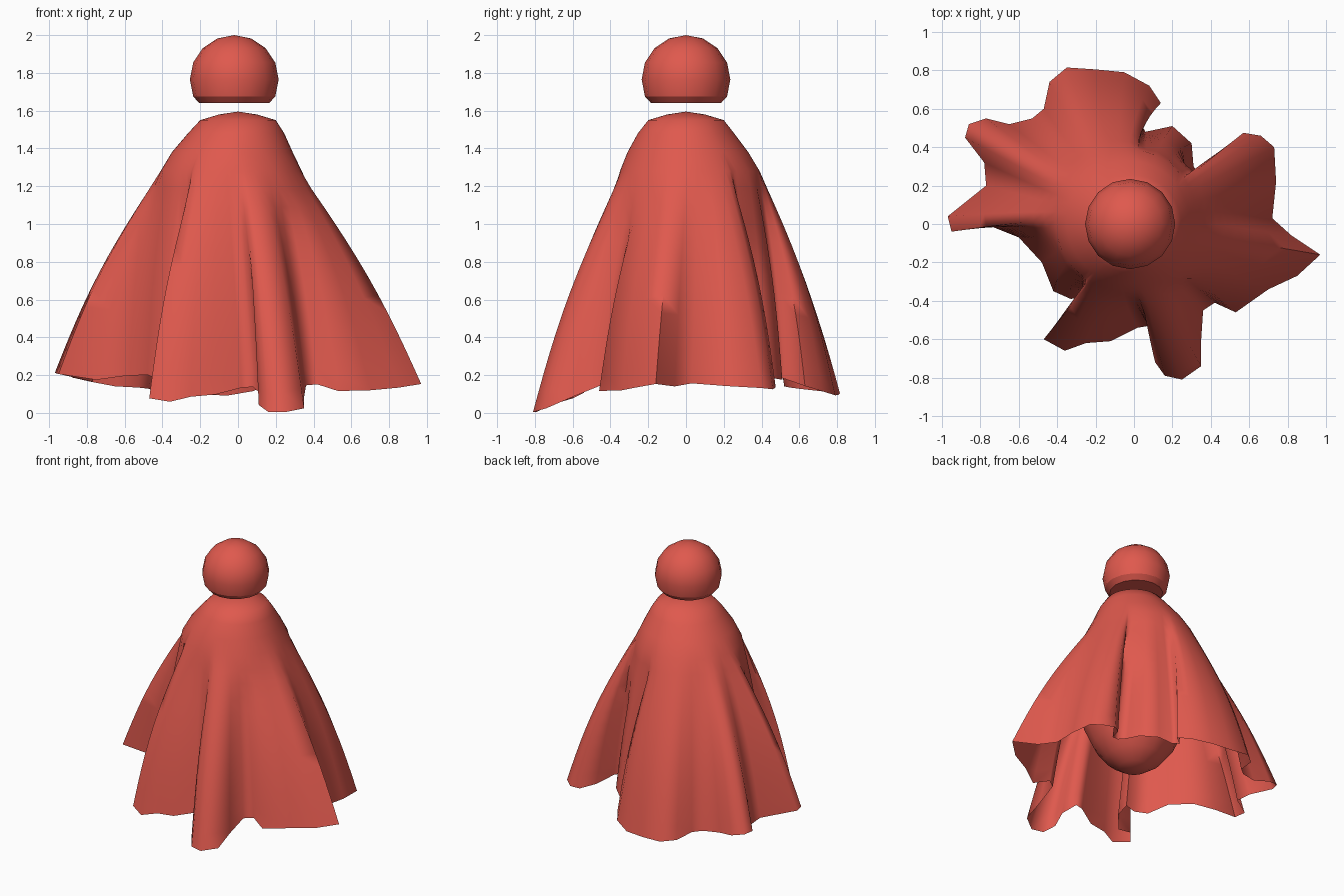
import bpy, bmesh, math
from mathutils import Vector

if "Cube" in bpy.data.objects:
    bpy.data.objects.remove(bpy.data.objects["Cube"])

red = bpy.data.materials.new("red_cloth")
red.diffuse_color = (0.74, 0.1, 0.075, 1)
red.use_nodes = True
red.node_tree.nodes["Principled BSDF"].inputs["Base Color"].default_value = red.diffuse_color


def add_object(name, bm, angle):
    bmesh.ops.recalc_face_normals(bm, faces=bm.faces)
    mesh = bpy.data.meshes.new(name)
    bm.to_mesh(mesh)
    bm.free()
    obj = bpy.data.objects.new(name, mesh)
    bpy.context.collection.objects.link(obj)
    mesh.materials.append(red)
    bpy.ops.object.select_all(action='DESELECT')
    obj.select_set(True)
    bpy.context.view_layer.objects.active = obj
    bpy.ops.object.shade_smooth_by_angle(angle=math.radians(angle))
    return obj


def loft(bm, rings, top):
    """Skin closed rings downwards, starting from a single top point."""
    tip = bm.verts.new(top)
    loops = [[bm.verts.new(p) for p in ring] for ring in rings]
    n = len(loops[0])
    for i in range(n):
        j = (i + 1) % n
        bm.faces.new((tip, loops[0][i], loops[0][j]))
        for a, b in zip(loops, loops[1:]):
            bm.faces.new((a[i], b[i], b[j], a[j]))
    return loops[-1]


# Head: 16-sided ball, flattened and capped underneath
R, HZ = 0.235, 1.765
profile = [(R * math.cos(math.radians(a)), HZ + R * math.sin(math.radians(a)))
           for a in (67.5, 45, 22.5, 0, -22.5)] + [(0.185, 1.64)]
bm = bmesh.new()
rings = [[(-0.02 + r * math.cos(k * math.tau / 16), r * math.sin(k * math.tau / 16), z)
          for k in range(16)] for r, z in profile]
bm.faces.new(loft(bm, rings, (-0.02, 0, HZ + R)))
add_object("head", bm, 30)

# Inner body: tall egg shape the cloth hangs over
BA, BC, BZ = 0.40, 0.68, 0.89
bm = bmesh.new()
bmesh.ops.create_uvsphere(bm, u_segments=16, v_segments=12, radius=1)
for v in bm.verts:
    v.co = (v.co.x * BA, v.co.y * BA, BZ + v.co.z * BC)
add_object("inner_body", bm, 60)

# Cloth hem outline seen from above, counter-clockwise
hem = [(.97, -.16), (.82, -.06), (.72, .03), (.74, .22), (.73, .40), (.66, .46), (.57, .475),
       (.48, .40), (.42, .27), (.35, .24), (.31, .30), (.30, .42), (.20, .51), (.06, .48),
       (.03, .53), (.14, .63), (.08, .72), (-.05, .79), (-.20, .805), (-.35, .815),
       (-.44, .74), (-.47, .60), (-.53, .55), (-.65, .52), (-.77, .55), (-.86, .52),
       (-.88, .45), (-.78, .32), (-.77, .20), (-.97, .04), (-.95, -.04), (-.75, -.01),
       (-.60, -.07), (-.48, -.20), (-.42, -.35), (-.33, -.39), (-.25, -.38), (-.25, -.47),
       (-.33, -.56), (-.42, -.54), (-.47, -.60), (-.36, -.66), (-.25, -.62), (-.12, -.61),
       (.02, -.54), (.08, -.53), (.13, -.62), (.11, -.72), (.16, -.79), (.25, -.81),
       (.35, -.74), (.35, -.60), (.36, -.45), (.42, -.41), (.53, -.46), (.70, -.34),
       (.85, -.27)]


def hem_z(x, y):
    r = min(max(math.hypot(x, y), 0.4), 0.8)
    return 0.22 - 0.13 * (r - 0.4) / 0.4 + x * x * (0.1 - 0.03 * x) - 0.14 * max(0, -y) ** 2


# Direction of each cloth column at the shoulder: smoothed hem angles
n = len(hem)
angles = [math.atan2(hem[0][1], hem[0][0])]
for x, y in hem[1:]:
    d = math.atan2(y, x) - angles[-1]
    angles.append(angles[-1] + (d + math.pi) % math.tau - math.pi)
for _ in range(6):
    ext = [angles[-1] - math.tau] + angles + [angles[0] + math.tau]
    angles = [(ext[i] + 2 * ext[i + 1] + ext[i + 2]) / 4 for i in range(n)]

# Cloth crown rings: radius, height, centre offset
crown = [(0.10, 1.58, 0, 0), (0.20, 1.55, 0, 0), (0.255, 1.48, -0.01, 0),
         (0.32, 1.38, -0.03, 0.01)]
rings = [[(cx + r * math.cos(a), cy + r * math.sin(a), z) for a in angles]
         for r, z, cx, cy in crown]

# Cloth folds: blend from the shoulder ring out to the hem, kept outside the body
ROWS = 12
for k in range(ROWS + 1):
    t = k / ROWS
    ring = []
    for a, (hx, hy) in zip(angles, hem):
        start = Vector((-0.04 + 0.37 * math.cos(a), 0.02 + 0.37 * math.sin(a), 1.28))
        p = start.lerp(Vector((hx, hy, hem_z(hx, hy))), t)
        r = math.hypot(p.x, p.y)
        bulge = 0.045 * math.sin(math.pi * t) * min(1, max(0, (math.hypot(hx, hy) - 0.4) / 0.3))
        body = 1.03 * BA * math.sqrt(max(0, 1 - ((p.z - BZ) / BC) ** 2))
        s = max(r + bulge, body) / r
        ring.append((p.x * s, p.y * s, p.z))
    rings.append(ring)
bm = bmesh.new()
loft(bm, rings, (0, 0, 1.595))
add_object("draped_cloth", bm, 80)
